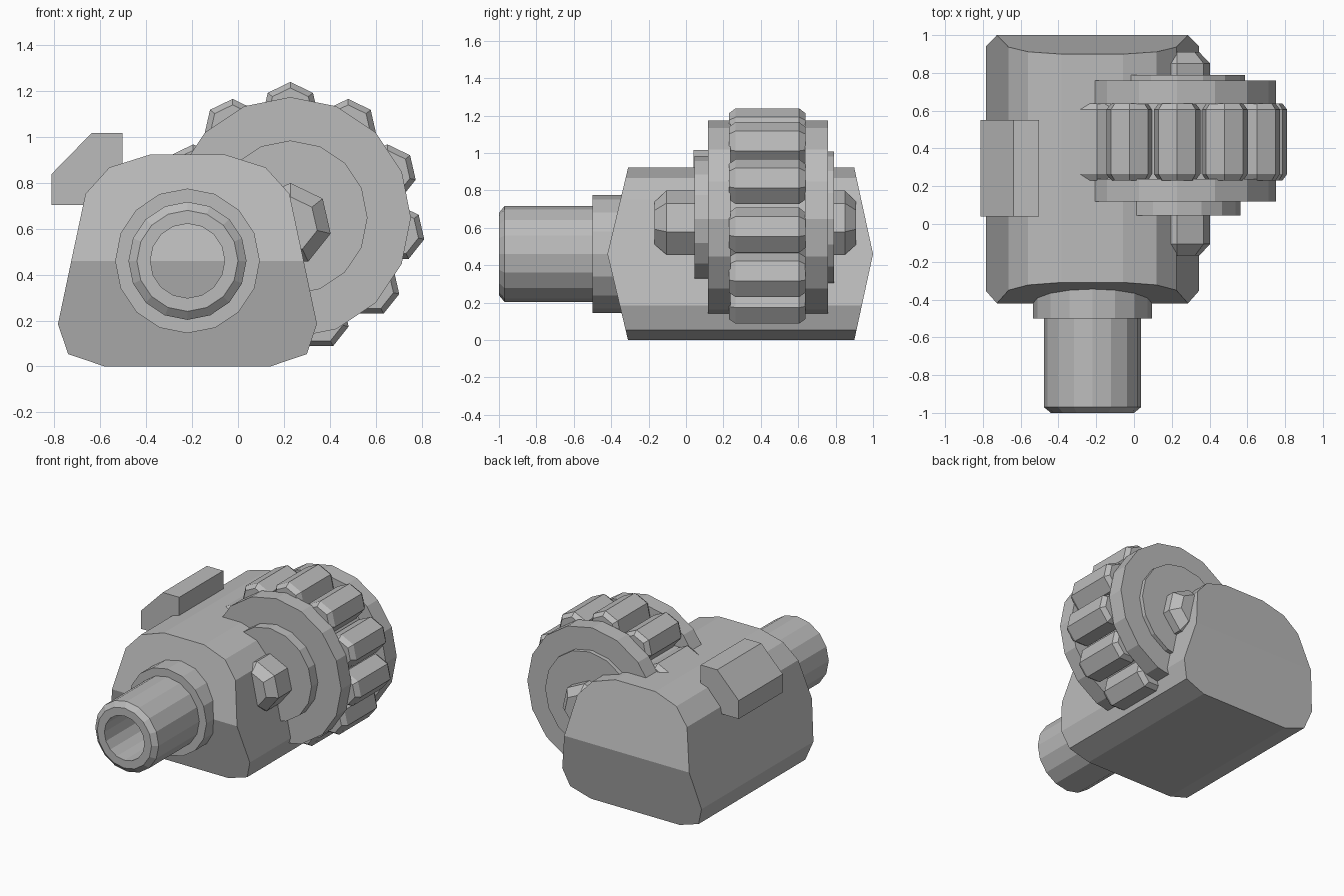
import bpy, bmesh
from math import sin, cos, pi

cube = bpy.data.objects.get("Cube")
if cube:
    bpy.data.objects.remove(cube, do_unlink=True)

grey = bpy.data.materials.new("matte_grey")
grey.use_nodes = True
grey.diffuse_color = (0.5, 0.5, 0.5, 1)
grey.node_tree.nodes["Principled BSDF"].inputs["Base Color"].default_value = (0.5, 0.5, 0.5, 1)


def finish(name, bm):
    bmesh.ops.recalc_face_normals(bm, faces=bm.faces)
    mesh = bpy.data.meshes.new(name)
    bm.to_mesh(mesh)
    bm.free()
    mesh.materials.append(grey)
    obj = bpy.data.objects.new(name, mesh)
    bpy.context.collection.objects.link(obj)
    return obj


def lathe(name, x, z, profile, sides, hollow=False):
    """Spin (y, radius) points about an axis along y, first corner on top."""
    bm = bmesh.new()
    rings = []
    for y, r in profile:
        angles = [2 * pi * i / sides for i in range(sides)]
        rings.append([bm.verts.new((x + r * sin(a), y, z + r * cos(a))) for a in angles])
    pairs = list(zip(rings, rings[1:]))
    if hollow:
        pairs.append((rings[-1], rings[0]))
    else:
        bm.faces.new(rings[0])
        bm.faces.new(rings[-1])
    for a, b in pairs:
        for i in range(sides):
            j = (i + 1) % sides
            bm.faces.new((a[i], a[j], b[j], b[i]))
    return finish(name, bm)


def extrude(name, outline, front, back, split=None):
    """Extrude an (x, z) outline in y; front and back give y from z.
    split = two outline indices where the end faces crease."""
    bm = bmesh.new()
    f = [bm.verts.new((x, front(z), z)) for x, z in outline]
    b = [bm.verts.new((x, back(z), z)) for x, z in outline]
    n = len(outline)
    for i in range(n):
        j = (i + 1) % n
        bm.faces.new((f[i], f[j], b[j], b[i]))
    for ring in (f, b):
        if split:
            s, e = split
            bm.faces.new(ring[s:e + 1])
            bm.faces.new(ring[e:] + ring[:s + 1])
        else:
            bm.faces.new(ring)
    return finish(name, bm)


# Main body: symmetric outline with both ends creased at mid height
BX, MID = -0.22, 0.46
half = [(0.36, 0), (0.52, 0.054), (0.564, 0.185), (0.506, MID),
        (0.444, 0.752), (0.34, 0.867), (0.163, 0.923)]
outline = [(BX + w, z) for w, z in half] + [(BX - w, z) for w, z in reversed(half)]
extrude("body", outline,
        lambda z: -0.42 + 0.11 * abs(z - MID) / MID,
        lambda z: 1.0 - 0.10 * abs(z - MID) / MID, split=(3, 10))

# Hollow tube and its collar
lathe("tube", BX, MID, [(-0.30, 0.257), (-0.97, 0.257), (-1.0, 0.22),
                        (-1.0, 0.162), (-0.30, 0.162)], 16, hollow=True)
lathe("tube_collar", BX, MID, [(-0.30, 0.315), (-0.50, 0.315),
                               (-0.50, 0.25), (-0.30, 0.25)], 16, hollow=True)

# Drum: two plates, hubs, core and axle
DX, DZ = 0.228, 0.648
lathe("front_plate", DX, DZ, [(0.118, 0.525), (0.237, 0.525)], 16)
lathe("back_plate", DX, DZ, [(0.635, 0.525), (0.76, 0.525)], 16)
lathe("front_hub", DX, DZ, [(0.045, 0.336), (0.13, 0.336)], 16)
lathe("back_hub", DX, DZ, [(0.75, 0.36), (0.79, 0.36)], 16)
lathe("drum_core", DX, DZ, [(0.23, 0.41), (0.64, 0.41)], 16)
lathe("axle", DX, 0.619, [(-0.168, 0.12), (-0.105, 0.18), (0.85, 0.18), (0.91, 0.12)], 7)

# Ring of chambers, all upright
for k in range(11):
    a = 2 * pi * k / 11
    lathe(f"chamber_{k + 1}", DX + 0.465 * sin(a), DZ + 0.465 * cos(a),
          [(0.23, 0.1), (0.265, 0.126), (0.605, 0.126), (0.638, 0.1)], 7)

# Raised block on the top right edge
extrude("top_block", [(-0.812, 0.704), (-0.504, 0.704), (-0.504, 1.017),
                      (-0.637, 1.017), (-0.812, 0.838)],
        lambda z: 0.04, lambda z: 0.55)
